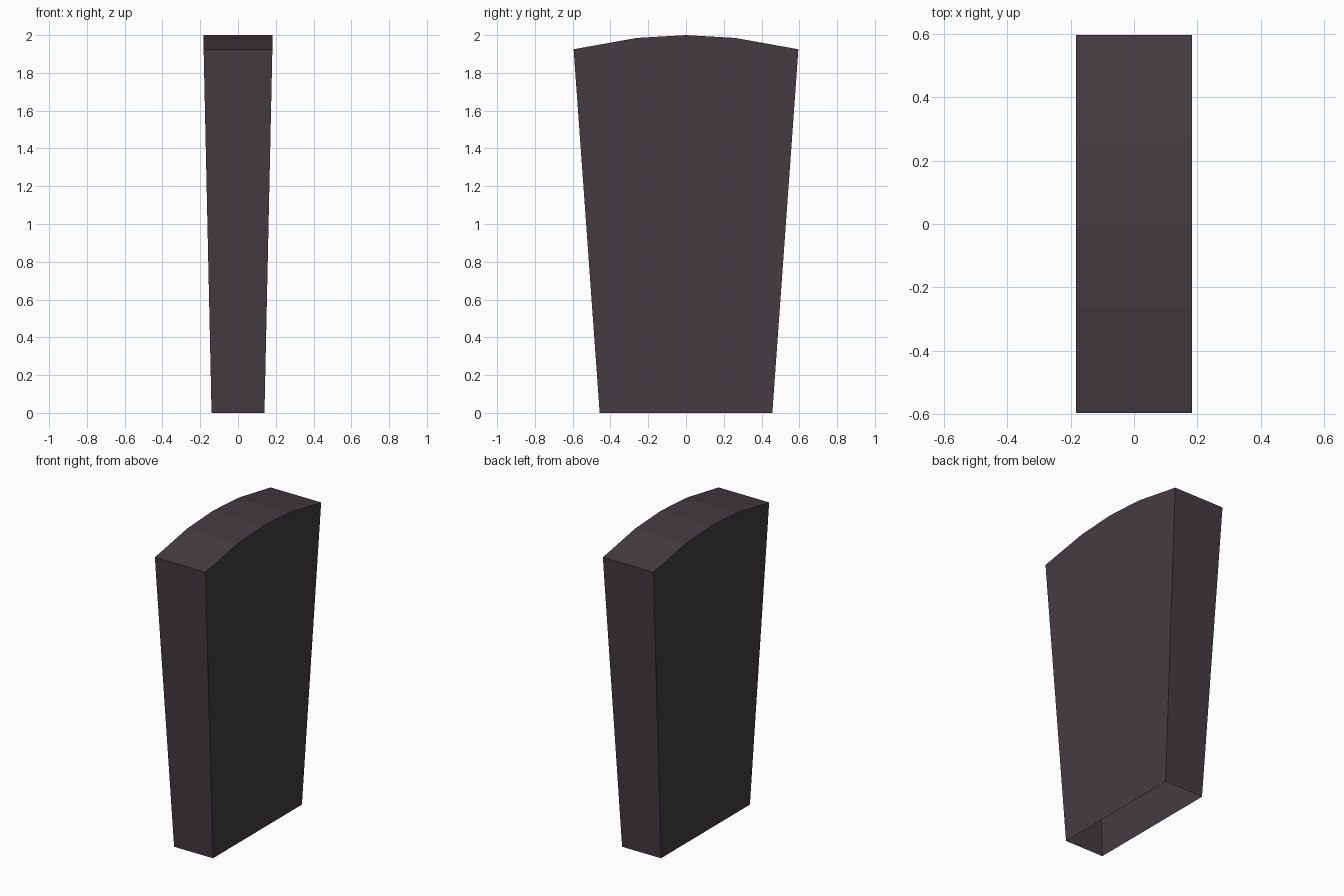
import bpy, bmesh

if "Cube" in bpy.data.objects:
    bpy.data.objects.remove(bpy.data.objects["Cube"])

# One dark plum-grey colour
mat = bpy.data.materials.new("dark plum grey")
mat.diffuse_color = (0.058, 0.046, 0.054, 1)
mat.use_nodes = True
mat.node_tree.nodes["Principled BSDF"].inputs["Base Color"].default_value = mat.diffuse_color

# Side profile as columns: (bottom y, top y, top z)
cols = [(-0.457, -0.595, 1.925), (-0.2, -0.26, 1.985), (0, 0, 2.0),
        (0.2, 0.26, 1.985), (0.457, 0.595, 1.925)]
BOTTOM_X, TOP_X = 0.14, 0.182

bm = bmesh.new()
# Bottom and top vertex rows for the left and right sides
rows = []
for s in (-1, 1):
    bottom = [bm.verts.new((s * BOTTOM_X, yb, 0)) for yb, yt, z in cols]
    top = [bm.verts.new((s * TOP_X, yt, z)) for yb, yt, z in cols]
    rows.append((bottom, top))
(lb, lt), (rb, rt) = rows

# Broad sides and arched top, in strips
for i in range(len(cols) - 1):
    bm.faces.new((lb[i + 1], lb[i], lt[i], lt[i + 1]))
    bm.faces.new((rb[i], rb[i + 1], rt[i + 1], rt[i]))
    bm.faces.new((lt[i], rt[i], rt[i + 1], lt[i + 1]))
# Narrow front and back; the underside stays open
bm.faces.new((lb[0], rb[0], rt[0], lt[0]))
bm.faces.new((rb[-1], lb[-1], lt[-1], rt[-1]))

mesh = bpy.data.meshes.new("tapered_shell")
bm.to_mesh(mesh)
bm.free()
mesh.materials.append(mat)
bpy.context.collection.objects.link(bpy.data.objects.new("tapered_shell", mesh))
